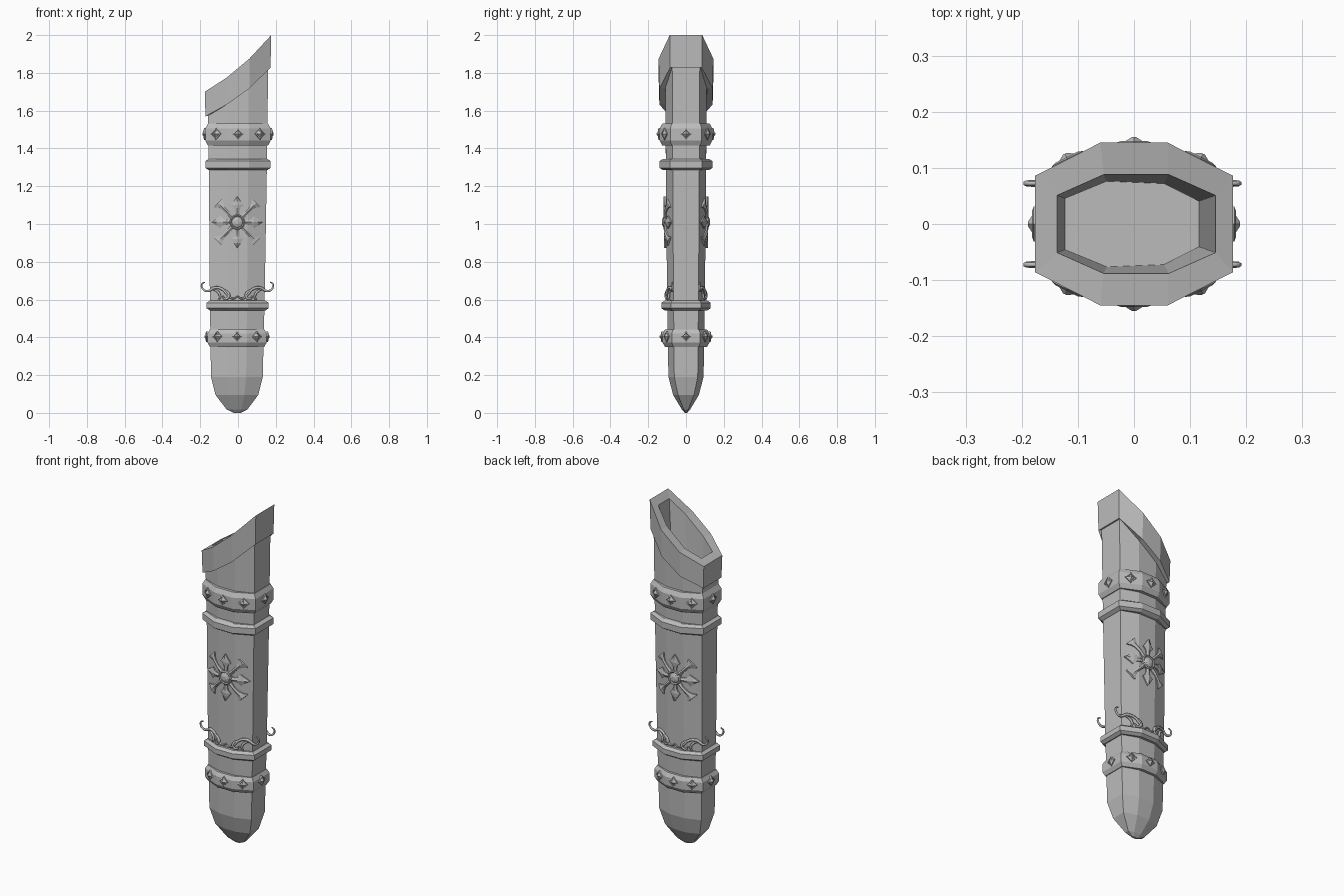
import bpy, math
from mathutils import Vector

cube = bpy.data.objects.get("Cube")
if cube:
    bpy.data.objects.remove(cube, do_unlink=True)

grey = bpy.data.materials.new("plain_grey")
grey.use_nodes = True
COLOUR = (0.5, 0.5, 0.5, 1)
grey.diffuse_color = COLOUR
grey.node_tree.nodes["Principled BSDF"].inputs["Base Color"].default_value = COLOUR


def add_mesh(name, verts, faces):
    mesh = bpy.data.meshes.new(name)
    mesh.from_pydata(verts, [], faces)
    mesh.materials.append(grey)
    mesh.validate()
    obj = bpy.data.objects.new(name, mesh)
    bpy.context.collection.objects.link(obj)
    return obj


def ring(cx, hx, hy, fx, fy, z):
    """Eight-sided section; z is a height, or four heights from -x to +x."""
    zs = z if isinstance(z, tuple) else (z,) * 4
    flat = [(hx, -fy, 3), (hx, fy, 3), (fx, hy, 2), (-fx, hy, 1),
            (-hx, fy, 0), (-hx, -fy, 0), (-fx, -hy, 1), (fx, -hy, 2)]
    return [(cx + x, y, zs[i]) for x, y, i in flat]


def loft(name, rings, caps=(True, True)):
    n = len(rings[0])
    verts = [p for r in rings for p in r]
    faces = []
    for k in range(len(rings) - 1):
        for i in range(n):
            j = (i + 1) % n
            faces.append((k*n + i, k*n + j, (k+1)*n + j, (k+1)*n + i))
    if caps[0]:
        faces.append(tuple(reversed(range(n))))
    if caps[1]:
        faces.append(tuple(range((len(rings) - 1)*n, len(rings)*n)))
    return add_mesh(name, verts, faces)


# Sheath body with a rounded, faceted tip
LIP = (1.59, 1.655, 1.74, 1.85)
loft("sheath_body", [
    ring(-.004, .018, .006, .010, .003, 0),
    ring(-.005, .055, .022, .022, .012, .018),
    ring(-.006, .113, .068, .040, .042, .095),
    ring(-.006, .137, .093, .049, .062, .19),
    ring(-.004, .145, .100, .052, .066, .60),
    ring(-.001, .153, .106, .055, .070, 1.25),
    ring(0, .160, .110, .057, .073, LIP)], (True, False))

# Slanted mouth collar with the hollow inside
loft("mouth_collar", [
    ring(0, .155, .104, .055, .070, (1.575, 1.637, 1.722, 1.832)),
    ring(0, .172, .141, .060, .084, (1.57, 1.632, 1.717, 1.828)),
    ring(0, .176, .145, .060, .086, (1.70, 1.775, 1.875, 2.0)),
    ring(.004, .141, .088, .058, .051, (1.725, 1.775, 1.875, 1.962)),
    ring(0, .020, .008, .018, .007, .12)], (False, True))


def band(name, cx, hx, hy, fx, fy, low, high, bevel, depth):
    """Bevelled ring around the sheath."""
    def section(d, z):
        return ring(cx, hx - d, hy - d, fx - d*.3, fy - d*.5, z)
    loft(name, [section(depth*2, low), section(depth, low), section(0, low + bevel),
                section(0, high - bevel), section(depth, high), section(depth*2, high)])


def gems(name, cx, hx, hy, fx, fy, z, size):
    """One pointed diamond stud on each of the eight band faces."""
    pts = [Vector(p) for p in ring(cx, hx, hy, fx, fy, z)]
    for i in range(8):
        a, b = pts[i], pts[(i + 1) % 8]
        side = (b - a).normalized()
        normal = Vector((side.y, -side.x, 0))
        mid = (a + b)/2
        levels = []
        for scale, out in ((1, -.004), (1, .006), (.72, .009), (.62, .006), (.12, .016)):
            levels.append([mid + normal*out + side*size*scale*u + Vector((0, 0, size*scale*v))
                           for u, v in ((1, 0), (0, 1), (-1, 0), (0, -1))])
        loft(f"{name}_{i + 1}", levels)


UPPER = (0, .173, .139, .059, .083)
LOWER = (-.005, .157, .124, .053, .075)
band("upper_stud_band", *UPPER, 1.415, 1.532, .026, .014)
gems("upper_stud", *UPPER, 1.477, .031)
band("lower_stud_band", *LOWER, .35, .442, .022, .013)
gems("lower_stud", *LOWER, .404, .028)
band("upper_plain_band", 0, .173, .140, .059, .085, 1.285, 1.345, .012, .018)
band("lower_plain_band", -.002, .164, .130, .056, .080, .542, .595, .012, .017)


def surface(x, z):
    """Depth of the sheath wall at a given x."""
    t = (z - .6)/.65
    hx, hy, fx, fy = .145 + .008*t, .1 + .006*t, .052 + .003*t, .066 + .004*t
    k = min(max((abs(x + .003) - fx)/(hx - fx), 0), 1)
    return hy + (fy - hy)*k


def on_wall(x, z, out, face):
    return (x, face*(surface(x, z) + out), z)


def emblem_arm(name, angle, stations, face):
    """Ridged plate laid radially on the wall."""
    c, s = math.cos(angle), math.sin(angle)
    rings = []
    for r, w in stations:
        section = [(-w, -.006), (-w, .007), (0, .014), (w, .007), (w, -.006)]
        rings.append([on_wall(-.004 + c*r - s*u, 1.01 + s*r + c*u, out, face)
                      for u, out in section])
    if face > 0:
        rings = [r[::-1] for r in rings]
    loft(name, rings)


def tendril(name, points, face, mirror):
    """Tapered round wire that follows the wall."""
    curve = bpy.data.curves.new(name, "CURVE")
    curve.dimensions = "3D"
    curve.bevel_depth = .008
    curve.bevel_resolution = 1
    curve.resolution_u = 5
    curve.use_fill_caps = True
    spline = curve.splines.new("BEZIER")
    spline.bezier_points.add(len(points) - 1)
    for k, (bp, (x, z)) in enumerate(zip(spline.bezier_points, points)):
        bp.co = on_wall(mirror*x - .003, z, .006, face)
        bp.handle_left_type = bp.handle_right_type = "AUTO"
        bp.radius = 1 - .55*abs(2*k/(len(points) - 1) - 1)
    temp = bpy.data.objects.new(name + "_path", curve)
    bpy.context.collection.objects.link(temp)
    bpy.context.view_layer.update()
    graph = bpy.context.evaluated_depsgraph_get()
    mesh = bpy.data.meshes.new_from_object(temp.evaluated_get(graph))
    bpy.data.objects.remove(temp, do_unlink=True)
    mesh.materials.clear()
    mesh.materials.append(grey)
    mesh.shade_smooth()
    bpy.context.collection.objects.link(bpy.data.objects.new(name, mesh))


POINTED = [(.03, .010), (.06, .012), (.075, .017), (.09, .033), (.11, .018), (.136, .001)]
FLARED = [(.03, .013), (.07, .008), (.105, .009), (.125, .017), (.14, .031), (.145, .029)]
HORN = [(.172, .692), (.188, .683), (.182, .655), (.158, .645), (.12, .663),
        (.08, .655), (.05, .622), (.022, .605), (0, .618)]
INNER_CURL = [(.135, .655), (.105, .642), (.092, .615), (.10, .595)]
SMALL_CURL = [(.085, .652), (.06, .645), (.045, .62), (.065, .602), (.078, .62)]

for face, label in ((-1, "front"), (1, "back")):
    # Star emblem with a domed centre
    for i in range(8):
        emblem_arm(f"{label}_emblem_arm_{i + 1}", i*math.pi/4, FLARED if i % 2 else POINTED, face)
    boss = []
    for r, out in ((.042, -.005), (.042, .012), (.036, .016), (.030, .011), (.026, .017), (.012, .023)):
        boss.append([on_wall(-.004 + r*math.cos(a*math.pi/6), 1.01 + r*math.sin(-face*a*math.pi/6),
                             out, face) for a in range(12)])
    loft(f"{label}_emblem_boss", boss)
    # Scrollwork rising from the lower band
    for mirror, side in ((1, "left"), (-1, "right")):
        for part, path in (("horn", HORN), ("inner_curl", INNER_CURL), ("small_curl", SMALL_CURL)):
            tendril(f"{label}_{side}_{part}", path, face, mirror)
